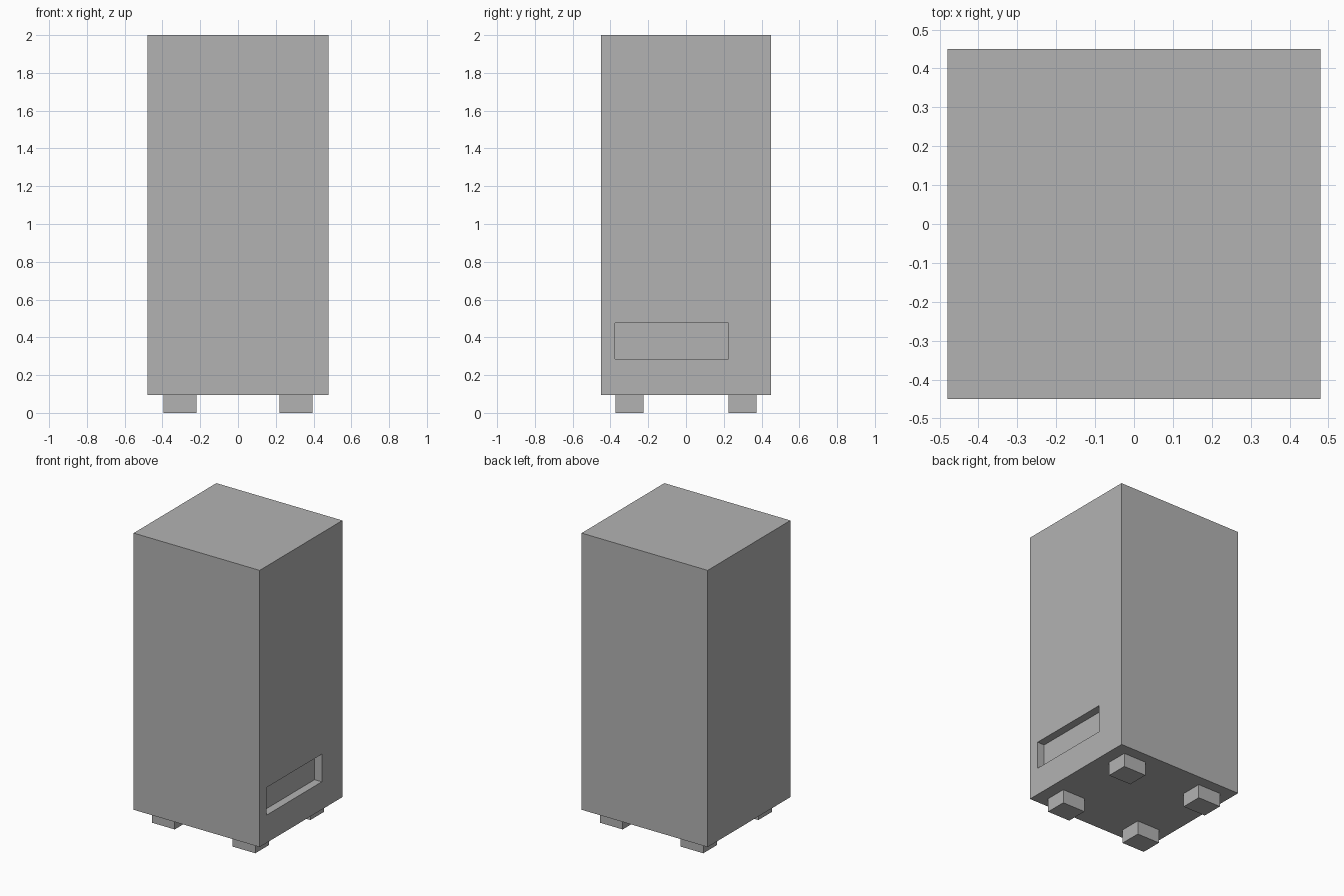
import bpy

if "Cube" in bpy.data.objects:
    bpy.data.objects.remove(bpy.data.objects["Cube"])

grey = bpy.data.materials.new("light_grey")
grey.diffuse_color = (0.45, 0.45, 0.45, 1)
grey.use_nodes = True
grey.node_tree.nodes["Principled BSDF"].inputs["Base Color"].default_value = grey.diffuse_color


def box(name, lo, hi):
    """Axis-aligned box between two corners."""
    bpy.ops.mesh.primitive_cube_add(size=1)
    ob = bpy.context.object
    ob.name = name
    for v in ob.data.vertices:
        v.co = [(a + b) / 2 + c * (b - a) for a, b, c in zip(lo, hi, v.co)]
    ob.data.materials.append(grey)
    return ob


# Cabinet body
body = box("cabinet_body", (-0.48, -0.45, 0.095), (0.48, 0.45, 2.0))

# Shallow slot low on the right side
cutter = box("slot_cutter", (0.425, -0.376, 0.286), (0.6, 0.226, 0.476))
cutter.hide_render = True
cutter.hide_viewport = True
cut = body.modifiers.new("slot", 'BOOLEAN')
cut.operation = 'DIFFERENCE'
cut.solver = 'EXACT'
cut.object = cutter

# Four feet, one mirrored across both axes
foot = box("feet", (0.22, 0.225, 0.0), (0.394, 0.374, 0.095))
mirror = foot.modifiers.new("mirror", 'MIRROR')
mirror.use_axis = (True, True, False)
